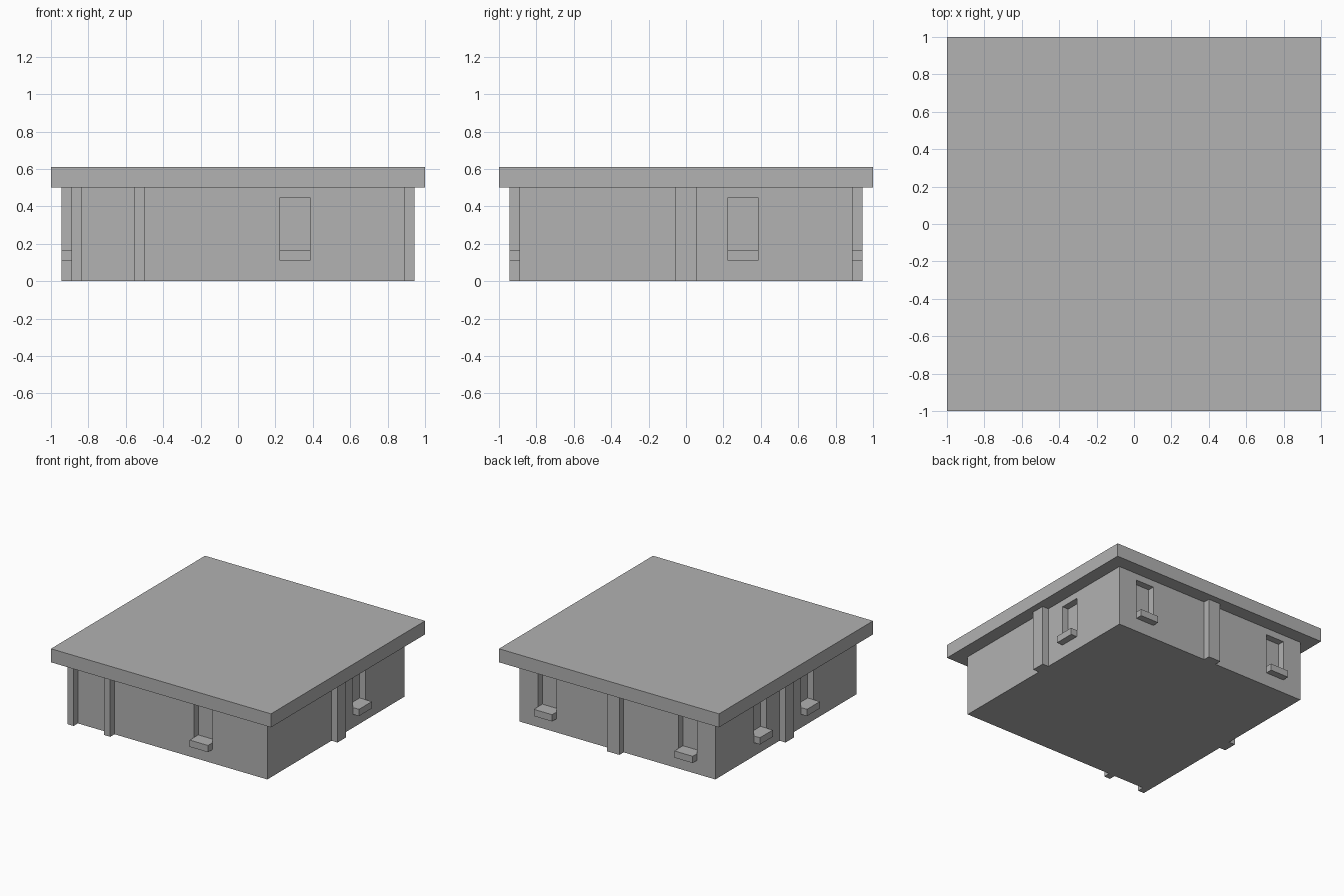
import bpy
import bmesh
from math import pi
from mathutils import Matrix, Vector

cube = bpy.data.objects.get("Cube")
if cube:
    bpy.data.objects.remove(cube, do_unlink=True)

U = 1 / 18            # building module
HALF = 16 * U         # half width of the walls
WALL_TOP = 9 * U
ROOF_TOP = 11 * U

grey = bpy.data.materials.new("plain_grey")
grey.use_nodes = True
colour = (0.445, 0.445, 0.445, 1)
grey.diffuse_color = colour
grey.node_tree.nodes["Principled BSDF"].inputs["Base Color"].default_value = colour


def box(name, low, high, turn=0):
    """Box between two corners, turned about the vertical axis."""
    low, high = Vector(low), Vector(high)
    bm = bmesh.new()
    bmesh.ops.create_cube(bm, size=1)
    bmesh.ops.scale(bm, vec=high - low, verts=bm.verts)
    bmesh.ops.translate(bm, vec=(low + high) / 2, verts=bm.verts)
    bmesh.ops.rotate(bm, cent=(0, 0, 0), matrix=Matrix.Rotation(turn, 3, "Z"), verts=bm.verts)
    mesh = bpy.data.meshes.new(name)
    bm.to_mesh(mesh)
    bm.free()
    mesh.materials.append(grey)
    obj = bpy.data.objects.new(name, mesh)
    bpy.context.collection.objects.link(obj)
    return obj


# Walls and overhanging flat roof
walls = box("walls", (-HALF, -HALF, 0), (HALF, HALF, WALL_TOP))
box("roof_slab", (-1, -1, WALL_TOP), (1, 1, ROOF_TOP))

# Each side: turn, window centres and pilasters (centre, width), in modules
sides = {
    "front": (0, [5.5], [(-15.5, 1), (-9.5, 1)]),
    "left": (pi / 2, [5.5], [(0, 2)]),
    "back": (pi, [-11.5, 11.5], [(0, 2)]),
    "right": (-pi / 2, [-5.5, 5.5], [(0, 2)]),
}

for side, (turn, windows, pilasters) in sides.items():
    for centre, width in pilasters:
        a, b = (centre - width / 2) * U, (centre + width / 2) * U
        box(side + "_pilaster", (a, -HALF - U, 0), (b, -HALF, WALL_TOP), turn)

    for centre in windows:
        a, b = (centre - 1.5) * U, (centre + 1.5) * U
        # Recess cut into the wall
        cutter = box("window_cutter", (a, -HALF - U, 2 * U), (b, -HALF + U, 8 * U), turn)
        cutter.hide_render = True
        cut = walls.modifiers.new("window_recess", "BOOLEAN")
        cut.operation = "DIFFERENCE"
        cut.solver = "EXACT"
        cut.object = cutter
        bpy.context.view_layer.objects.active = walls
        bpy.ops.object.modifier_apply(modifier=cut.name)
        bpy.data.objects.remove(cutter, do_unlink=True)
        # Projecting sill filling the foot of the recess
        box(side + "_window_sill", (a, -HALF - U, 2 * U), (b, -HALF + U, 3 * U), turn)
